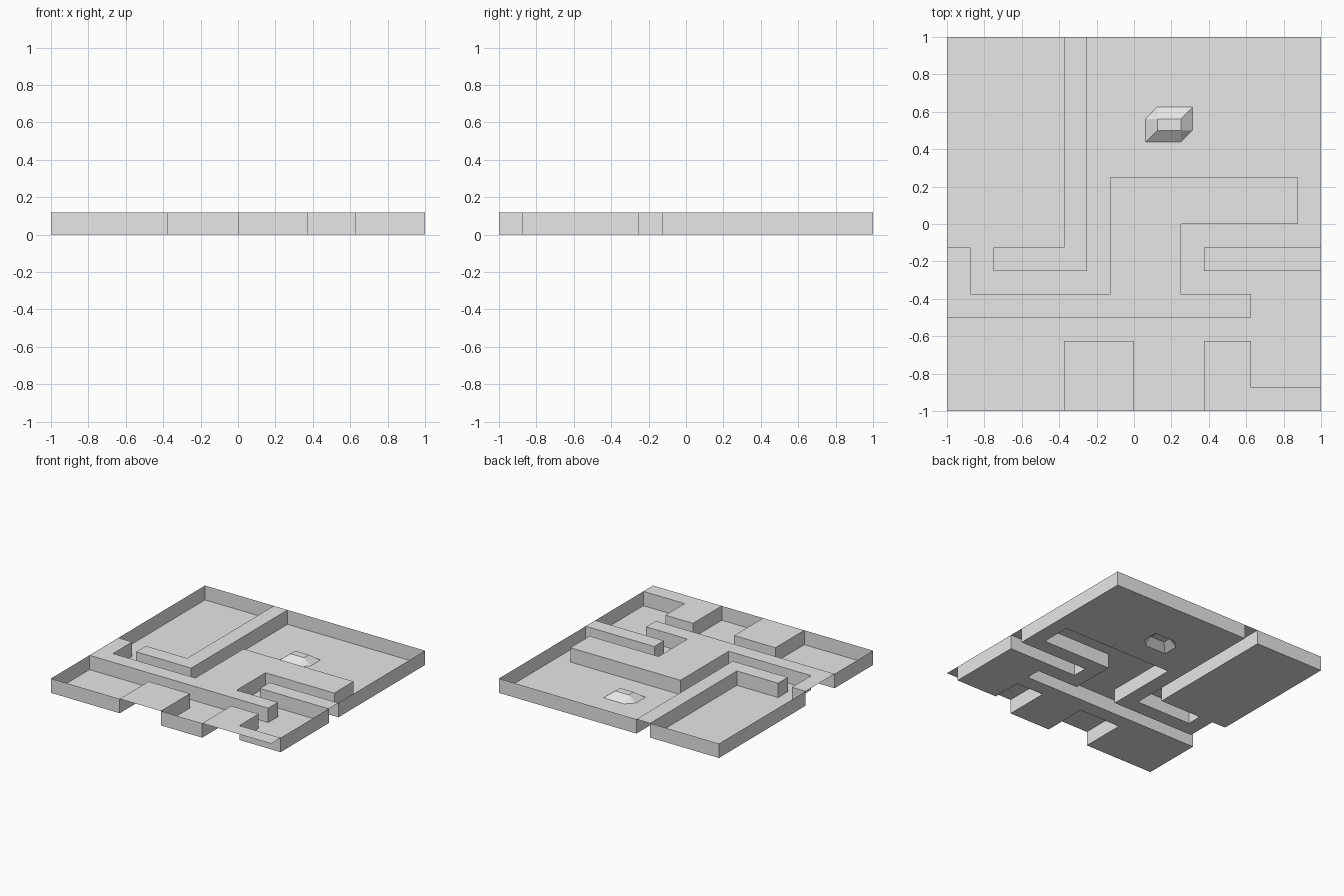
import bpy, bmesh

if "Cube" in bpy.data.objects:
    bpy.data.objects.remove(bpy.data.objects["Cube"])

WALL_H = 0.118
BUMP_H = 0.05
N = 16             # sixteenth-unit cells from the centre to the border
STEP = 1 / N

# Raised blocks as rectangles (x0, y0, x1, y1) in eighths of a unit
BLOCKS = [
    (-8, -4, 5, -3), (-8, -3, -7, -1), (-1, -3, 2, 2), (2, 0, 7, 2),
    (-3, -1, -2, 8), (-6, -2, -2, -1),
    (3, -2, 8, -1),
    (-3, -8, 0, -5),
    (3, -8, 5, -5), (5, -8, 8, -7),
]

grey = bpy.data.materials.new("plain_grey")
grey.use_nodes = True
grey.diffuse_color = (0.8, 0.8, 0.8, 1)
grey.node_tree.nodes["Principled BSDF"].inputs["Base Color"].default_value = grey.diffuse_color


def inside(i, j):
    return -N <= i < N and -N <= j < N


def raised(i, j):
    return any(2 * a <= i < 2 * c and 2 * b <= j < 2 * d for a, b, c, d in BLOCKS)


def ground(i, j):
    """Height of a floor grid point: only the small mound rises."""
    return BUMP_H if 2 <= i <= 4 and 8 <= j <= 9 else 0


def build(name, polygons):
    """Make an object from lists of corner points, welding shared corners."""
    bm = bmesh.new()
    for corners in polygons:
        bm.faces.new([bm.verts.new(p) for p in corners])
    bmesh.ops.remove_doubles(bm, verts=bm.verts, dist=0.001)
    mesh = bpy.data.meshes.new(name)
    bm.to_mesh(mesh)
    bm.free()
    mesh.materials.append(grey)
    obj = bpy.data.objects.new(name, mesh)
    bpy.context.collection.objects.link(obj)


floor, tops, walls = [], [], []
for i in range(-N, N):
    for j in range(-N, N):
        ring = [(i, j), (i + 1, j), (i + 1, j + 1), (i, j + 1)]
        if raised(i, j):
            tops.append([(x * STEP, y * STEP, WALL_H) for x, y in ring])
            continue
        # Floor cell; cells of the mound are split along one diagonal
        quad = [(x * STEP, y * STEP, ground(x, y)) for x, y in ring]
        if any(p[2] for p in quad):
            floor += [[quad[0], quad[1], quad[2]], [quad[0], quad[2], quad[3]]]
        else:
            floor.append(quad)
        # Walls rise beside raised blocks and along the outer border
        sides = [(i, j - 1), (i + 1, j), (i, j + 1), (i - 1, j)]
        for k, (u, v) in enumerate(sides):
            if not inside(u, v) or raised(u, v):
                (ax, ay, _), (bx, by, _) = quad[k], quad[(k + 1) % 4]
                walls.append([(bx, by, 0), (ax, ay, 0), (ax, ay, WALL_H), (bx, by, WALL_H)])

build("floor_with_mound", floor)
build("block_tops", tops)
build("walls", walls)
